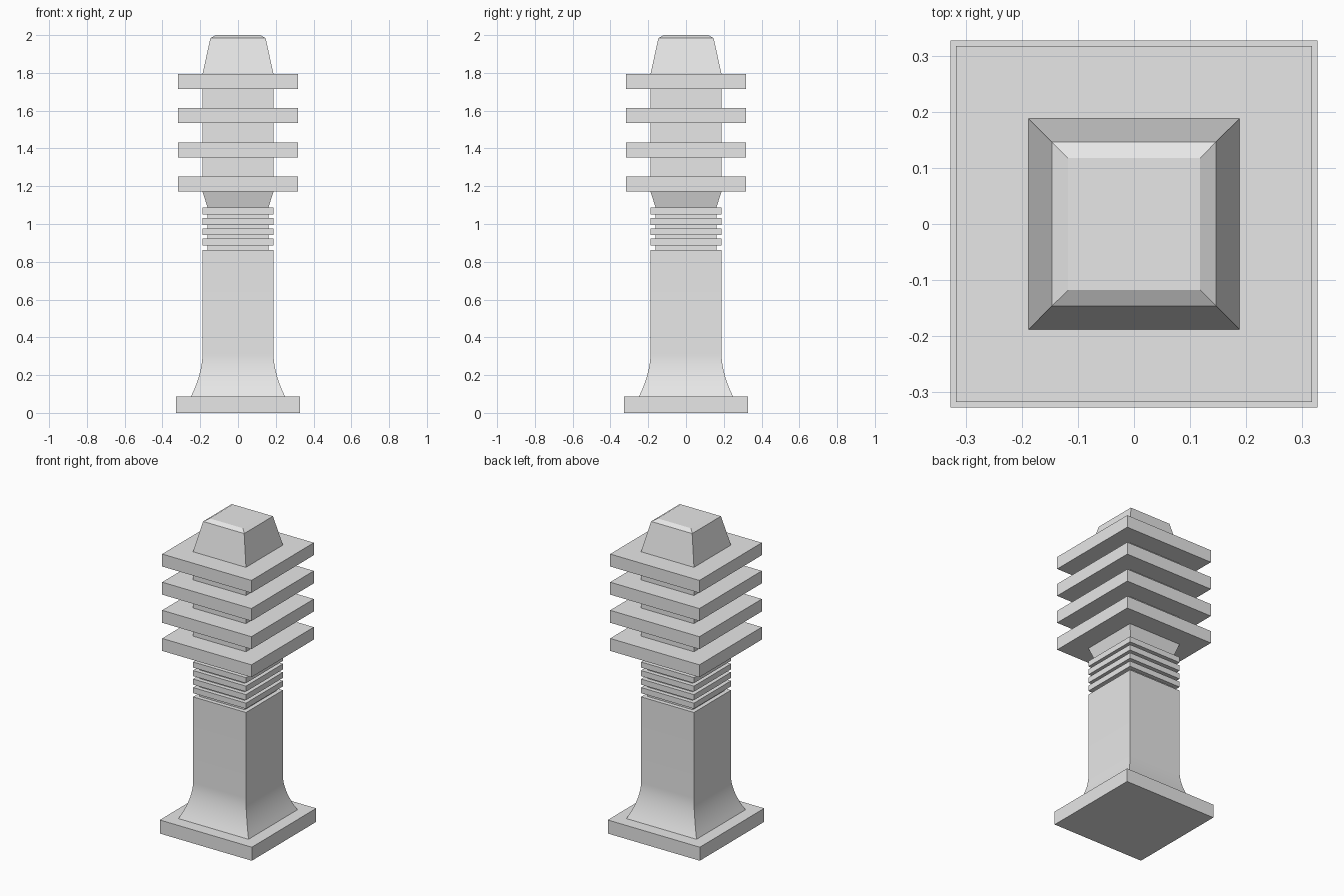
import bpy
import bmesh

old = bpy.data.objects.get("Cube")
if old:
    bpy.data.objects.remove(old, do_unlink=True)

# Single stone colour
stone = bpy.data.materials.new("light_grey_stone")
stone.use_nodes = True
stone.diffuse_color = (0.8, 0.8, 0.8, 1)
stone.node_tree.nodes["Principled BSDF"].inputs["Base Color"].default_value = (0.8, 0.8, 0.8, 1)


def square_loft(name, profile, smooth=False):
    """Closed square solid through (half_width, z) levels, bottom to top."""
    bm = bmesh.new()
    corners = ((-1, -1), (1, -1), (1, 1), (-1, 1))
    rings = [[bm.verts.new((sx * h, sy * h, z)) for sx, sy in corners] for h, z in profile]
    bm.faces.new(rings[0][::-1])
    bm.faces.new(rings[-1])
    for low, high in zip(rings, rings[1:]):
        for i in range(4):
            j = (i + 1) % 4
            bm.faces.new((low[i], low[j], high[j], high[i]))
    mesh = bpy.data.meshes.new(name)
    bm.to_mesh(mesh)
    bm.free()
    mesh.materials.append(stone)
    obj = bpy.data.objects.new(name, mesh)
    bpy.context.collection.objects.link(obj)
    if smooth:
        bpy.ops.object.select_all(action="DESELECT")
        obj.select_set(True)
        bpy.context.view_layer.objects.active = obj
        bpy.ops.object.shade_smooth_by_angle(angle=0.5)
    return obj


WIDE = 0.188    # half width of shaft, collars and head
NECK = 0.161    # half width of the recessed neck
FIN = 0.317     # half width of the head slabs

# Base slab
square_loft("base_slab", [(0.327, 0), (0.327, 0.087)])

# Shaft with a concave flared foot
foot_z, flare_z, steps = 0.087, 0.31, 10
flare = []
for i in range(steps + 1):
    t = i / steps
    flare.append((WIDE + 0.061 * (1 - t) ** 1.8, foot_z + (flare_z - foot_z) * t))
square_loft("shaft", flare + [(WIDE, 0.862)], smooth=True)

# Recessed neck widening into the head
square_loft("neck", [(NECK, 0.862), (NECK, 1.087), (WIDE, 1.172)])

# Thin collars around the neck
for i in range(4):
    z = 0.886 + i * 0.0547
    square_loft(f"neck_collar_{i + 1}", [(WIDE, z), (WIDE, z + 0.036)])

# Head core with four wide slabs
square_loft("head_core", [(WIDE, 1.172), (WIDE, 1.794)])
for i in range(4):
    z = 1.172 + i * 0.1807
    square_loft(f"head_slab_{i + 1}", [(FIN, z), (FIN, z + 0.08)])

# Tapered cap with a bevelled top
square_loft("cap", [(WIDE, 1.794), (0.146, 1.984), (0.118, 2.0)])
